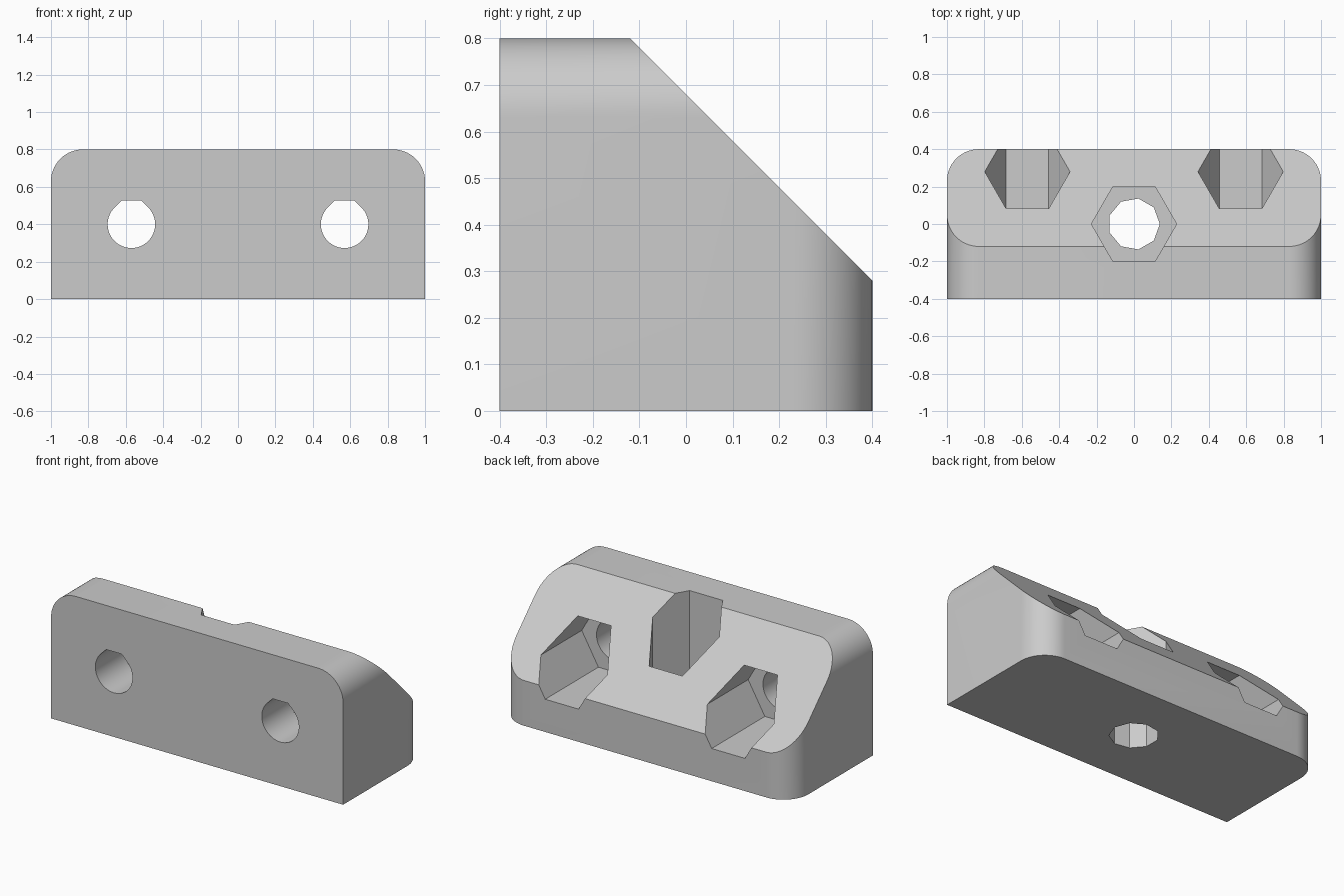
import bpy, bmesh, math
from mathutils import Matrix, Vector

if "Cube" in bpy.data.objects:
    bpy.data.objects.remove(bpy.data.objects["Cube"], do_unlink=True)

CORNER = 0.17       # rounding radius
NUT = 0.228         # hexagon circumradius
BOLT_X, BOLT_Z = 0.57, 0.4

grey = bpy.data.materials.new("light grey")
grey.use_nodes = True
colour = (0.6, 0.6, 0.6, 1)
grey.diffuse_color = colour
grey.node_tree.nodes["Principled BSDF"].inputs["Base Color"].default_value = colour


def make_object(name, bm):
    bmesh.ops.recalc_face_normals(bm, faces=bm.faces)
    mesh = bpy.data.meshes.new(name)
    bm.to_mesh(mesh)
    bm.free()
    mesh.materials.append(grey)
    obj = bpy.data.objects.new(name, mesh)
    bpy.context.collection.objects.link(obj)
    return obj


def prism(name, outline, start, end):
    """Extrude a closed outline of 3D points from start to end."""
    bm = bmesh.new()
    start, end = Vector(start), Vector(end)
    face = bm.faces.new([bm.verts.new(Vector(p) + start) for p in outline])
    moved = bmesh.ops.extrude_face_region(bm, geom=[face])["geom"]
    verts = [g for g in moved if isinstance(g, bmesh.types.BMVert)]
    bmesh.ops.translate(bm, verts=verts, vec=end - start)
    return make_object(name, bm)


def polygon(sides, radius):
    turn = math.tau / sides
    return [(radius * math.cos(i * turn), radius * math.sin(i * turn)) for i in range(sides)]


def upright(points):
    return [(x, 0, z) for x, z in points]


def flat(points):
    return [(x, y, 0) for x, y in points]


def teardrop(radius, steps=40):
    """Circle whose top is squared off along 45 degree tangents."""
    half = radius * (math.sqrt(2) - 1)
    angles = [math.radians(135 + 270 * i / steps) for i in range(steps + 1)]
    arc = [(radius * math.cos(a), radius * math.sin(a)) for a in angles]
    return arc + [(half, radius), (-half, radius)]


# Block with rounded upper sides, rounded rear corners and a sloped back
bm = bmesh.new()
bmesh.ops.create_cube(bm, size=1, matrix=Matrix.Translation((0, 0, 0.4)) @ Matrix.Diagonal((2, 0.8, 0.8, 1)))


def rounded(edge):
    mid = (edge.verts[0].co + edge.verts[1].co) / 2
    return abs(mid.x) > 0.9 and (mid.z > 0.7 or (mid.y > 0.3 and mid.z > 0.1))


bmesh.ops.bevel(bm, geom=[e for e in bm.edges if rounded(e)], offset=CORNER,
                segments=14, profile=0.5, affect='EDGES')
cut = bmesh.ops.bisect_plane(bm, geom=bm.verts[:] + bm.edges[:] + bm.faces[:],
                             plane_co=(0, 0.4, 0.28), plane_no=(0, 1, 1), clear_outer=True)
rim = [g for g in cut["geom_cut"] if isinstance(g, bmesh.types.BMEdge)]
bmesh.ops.contextual_create(bm, geom=rim)
block = make_object("mounting_block", bm)

# Side bolt holes with nut pockets opening to the rear
cutters = []
for side in (-1, 1):
    x = side * BOLT_X
    cutters.append(prism("nut_pocket_cutter", upright(polygon(6, NUT)),
                         (x, -0.12, BOLT_Z), (x, 0.6, BOLT_Z)))
    cutters.append(prism("bolt_hole_cutter", upright(teardrop(0.127)),
                         (x, -0.5, BOLT_Z), (x, 0, BOLT_Z)))

# Central vertical hole with a nut pocket opening upward
cutters.append(prism("centre_pocket_cutter", flat(polygon(6, NUT)), (0, 0, 0.28), (0, 0, 1)))
cutters.append(prism("centre_hole_cutter", flat(polygon(9, 0.138)), (0, 0, -0.1), (0, 0, 0.4)))

bpy.ops.object.select_all(action='DESELECT')
bpy.context.view_layer.objects.active = block
block.select_set(True)
for cutter in cutters:
    cutter.hide_render = True
    mod = block.modifiers.new("cut", 'BOOLEAN')
    mod.operation = 'DIFFERENCE'
    mod.solver = 'EXACT'
    mod.object = cutter
    bpy.ops.object.modifier_apply(modifier=mod.name)
    bpy.data.objects.remove(cutter, do_unlink=True)

bpy.ops.object.shade_smooth_by_angle(angle=math.radians(25))
